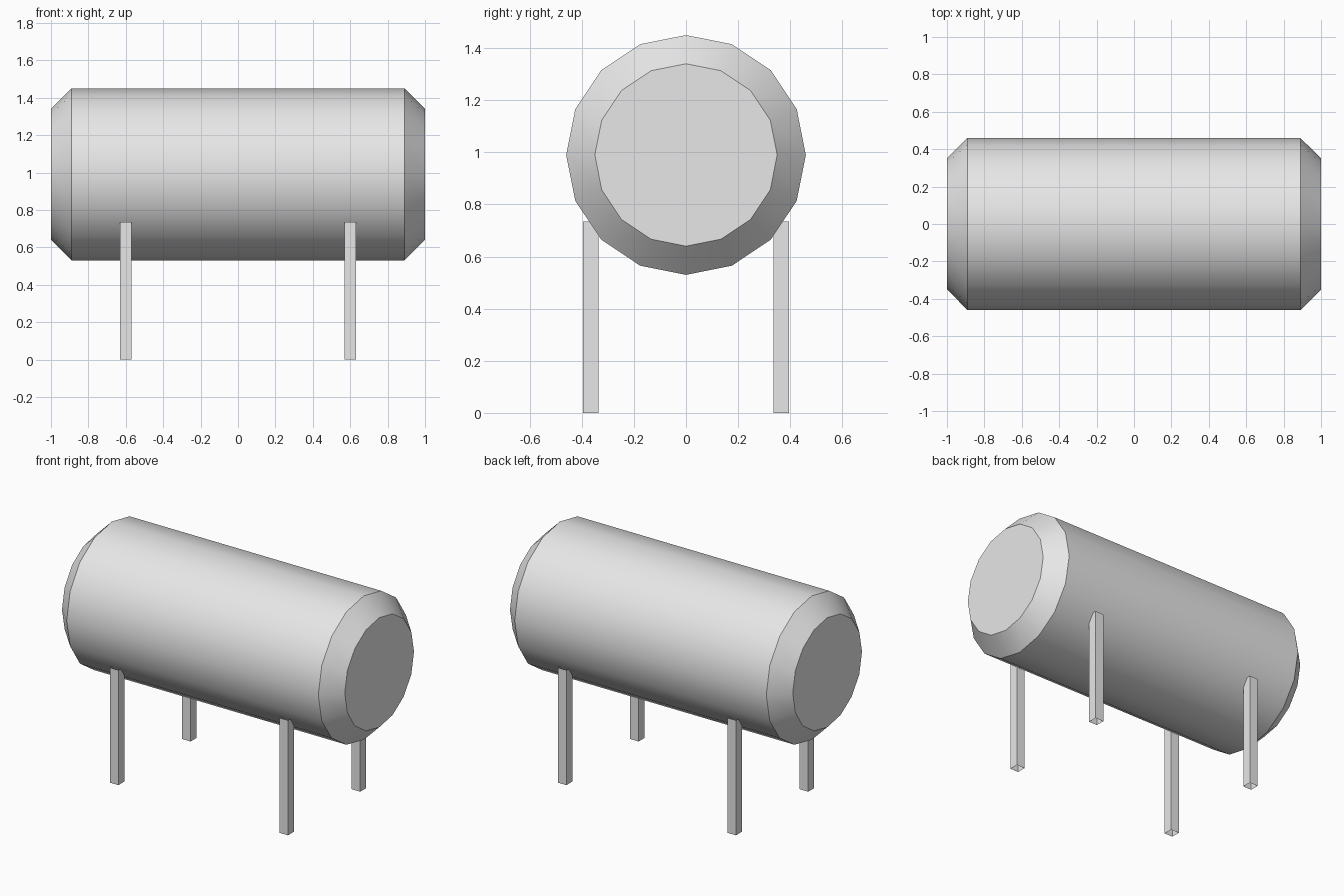
import bpy, bmesh, math

if "Cube" in bpy.data.objects:
    bpy.data.objects.remove(bpy.data.objects["Cube"])

grey = bpy.data.materials.new("light_grey")
grey.diffuse_color = (0.8, 0.8, 0.8, 1.0)
grey.use_nodes = True
grey.node_tree.nodes["Principled BSDF"].inputs["Base Color"].default_value = grey.diffuse_color

SIDES = 16
AXIS_Z = 0.99


def finish(name, bm):
    mesh = bpy.data.meshes.new(name)
    bm.to_mesh(mesh)
    bm.free()
    mesh.materials.append(grey)
    obj = bpy.data.objects.new(name, mesh)
    bpy.context.collection.objects.link(obj)
    return obj


# Tank: rings lofted along x, chamfered towards flat ends
bm = bmesh.new()
rings = []
for x, r in ((-1, 0.35), (-0.89, 0.46), (0.89, 0.46), (1, 0.35)):
    angles = [2 * math.pi * i / SIDES for i in range(SIDES)]
    rings.append([bm.verts.new((x, r * math.cos(a), AXIS_Z + r * math.sin(a)))
                  for a in angles])
for a, b in zip(rings, rings[1:]):
    for i in range(SIDES):
        j = (i + 1) % SIDES
        bm.faces.new((a[i], a[j], b[j], b[i]))
bm.faces.new(rings[0])
bm.faces.new(rings[-1])
bmesh.ops.recalc_face_normals(bm, faces=bm.faces[:])
tank = finish("tank", bm)
bpy.context.view_layer.objects.active = tank
tank.select_set(True)
bpy.ops.object.shade_smooth_by_angle(angle=math.radians(30))
tank.select_set(False)

# Legs: square tubes, open at both ends, tucked into the tank
LEG_TOP, LEG_W = 0.735, 0.06
for side_x, x in (("left", -0.6), ("right", 0.6)):
    for side_y, y in (("front", -0.365), ("back", 0.365)):
        bm = bmesh.new()
        bmesh.ops.create_cube(bm, size=1)
        bm.normal_update()
        ends = [f for f in bm.faces if abs(f.normal.z) > 0.5]
        bmesh.ops.delete(bm, geom=ends, context='FACES_ONLY')
        bmesh.ops.scale(bm, vec=(LEG_W, LEG_W, LEG_TOP), verts=bm.verts[:])
        bmesh.ops.translate(bm, vec=(x, y, LEG_TOP / 2), verts=bm.verts[:])
        finish(f"{side_y}_{side_x}_leg", bm)
